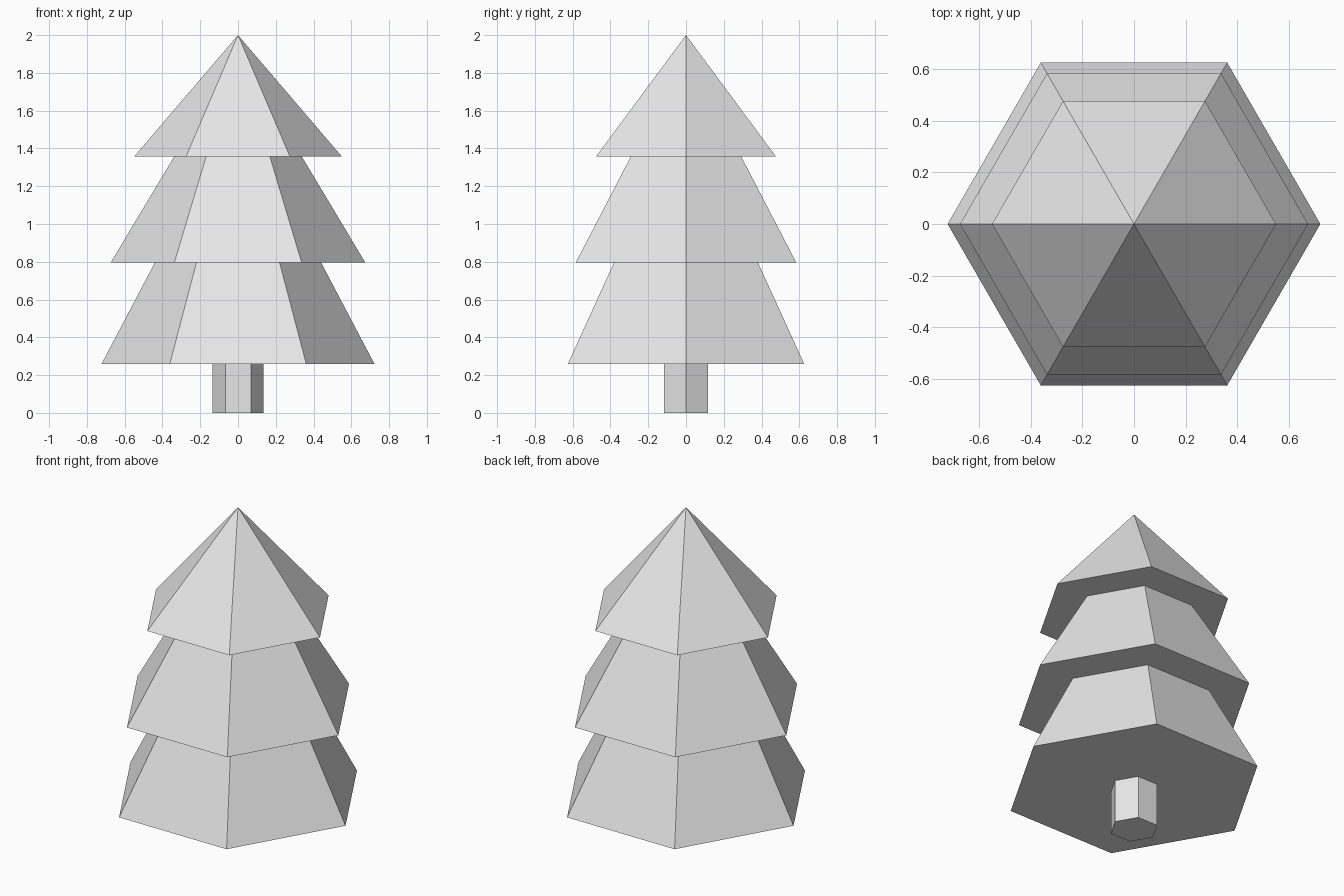
import bpy
import bmesh
from math import cos, sin, tau

SIDES = 6

default_cube = bpy.data.objects.get("Cube")
if default_cube:
    bpy.data.objects.remove(default_cube, do_unlink=True)

grey = bpy.data.materials.new("light grey")
grey.use_nodes = True
grey.diffuse_color = (0.8, 0.8, 0.8, 1)
grey.node_tree.nodes["Principled BSDF"].inputs["Base Color"].default_value = grey.diffuse_color


def ring(bm, radius, z):
    """Hexagonal ring with corners on the x axis; a zero radius gives one point."""
    if radius == 0:
        return [bm.verts.new((0, 0, z))] * SIDES
    angles = [tau * i / SIDES for i in range(SIDES)]
    return [bm.verts.new((radius * cos(a), radius * sin(a), z)) for a in angles]


def hex_frustum(name, low_radius, low_z, high_radius, high_z):
    """Closed six-sided frustum, or a pyramid when the upper radius is zero."""
    bm = bmesh.new()
    low = ring(bm, low_radius, low_z)
    high = ring(bm, high_radius, high_z)
    bm.faces.new(low[::-1])
    if high_radius:
        bm.faces.new(high)
    for i in range(SIDES):
        j = (i + 1) % SIDES
        corners = [low[i], low[j], high[j], high[i]]
        bm.faces.new(list(dict.fromkeys(corners)))
    bmesh.ops.recalc_face_normals(bm, faces=bm.faces)
    mesh = bpy.data.meshes.new(name)
    bm.to_mesh(mesh)
    bm.free()
    mesh.materials.append(grey)
    obj = bpy.data.objects.new(name, mesh)
    bpy.context.collection.objects.link(obj)
    return obj


# Trunk, tucked slightly into the lowest branches
hex_frustum("trunk", 0.135, 0, 0.135, 0.30)

# Branch tiers; each lower one continues its slope a little into the tier above
hex_frustum("lower_branches", 0.722, 0.26, 0.419, 0.836)
hex_frustum("middle_branches", 0.674, 0.796, 0.313, 1.398)
hex_frustum("top_branches", 0.55, 1.357, 0, 2)
